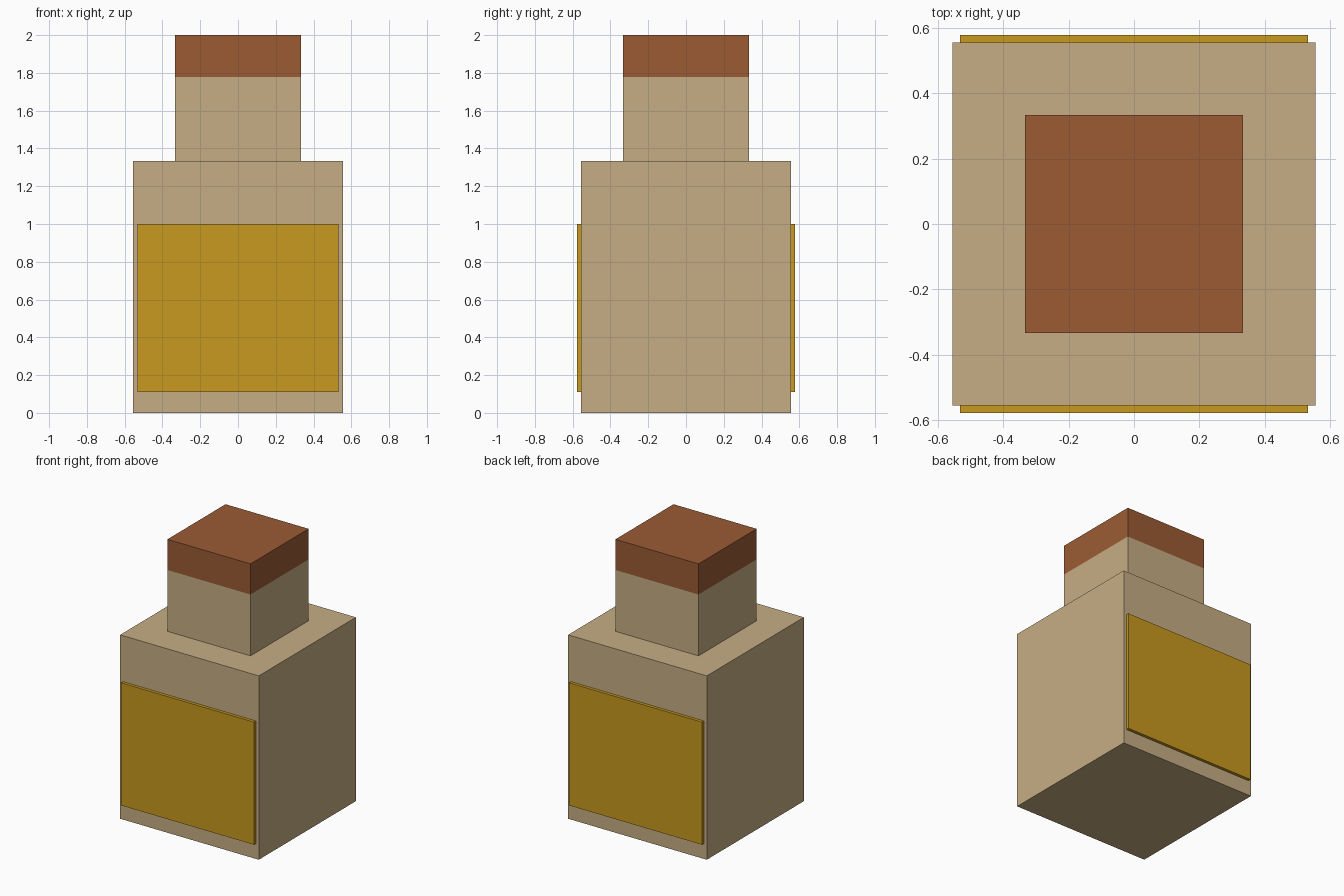
import bpy
import bmesh

old = bpy.data.objects.get("Cube")
if old:
    bpy.data.objects.remove(old, do_unlink=True)


def material(name, rgb):
    mat = bpy.data.materials.new(name)
    mat.use_nodes = True
    color = (*rgb, 1)
    mat.diffuse_color = color
    mat.node_tree.nodes["Principled BSDF"].inputs["Base Color"].default_value = color
    return mat


tan = material("tan", (0.565, 0.423, 0.231))
brown = material("brown", (0.328, 0.105, 0.034))
gold = material("gold", (0.578, 0.319, 0.014))


def box(name, low, high, mats, cut_z=None):
    """Box between two corners; faces above cut_z take the second material."""
    bm = bmesh.new()
    bmesh.ops.create_cube(bm, size=1)
    for v in bm.verts:
        v.co = [a + (c + 0.5) * (b - a) for a, b, c in zip(low, high, v.co)]
    if cut_z is not None:
        bmesh.ops.bisect_plane(bm, geom=bm.verts[:] + bm.edges[:] + bm.faces[:],
                               plane_co=(0, 0, cut_z), plane_no=(0, 0, 1))
        for f in bm.faces:
            f.material_index = int(f.calc_center_median().z > cut_z)
    mesh = bpy.data.meshes.new(name)
    bm.to_mesh(mesh)
    bm.free()
    for mat in mats:
        mesh.materials.append(mat)
    obj = bpy.data.objects.new(name, mesh)
    bpy.context.collection.objects.link(obj)
    return obj


# Square bottle body
body, top = 0.556, 1.333
box("body", (-body, -body, 0), (body, body, top), [tan])

# Neck with a stopper band painted on its upper end
neck = 0.333
box("neck_and_stopper", (-neck, -neck, top), (neck, neck, 2), [tan, brown], cut_z=1.778)

# Raised labels on the front and back
label, face = 0.533, 0.578
box("front_label", (-label, -face, 0.111), (label, -body, 1), [gold])
box("back_label", (-label, body, 0.111), (label, face, 1), [gold])
